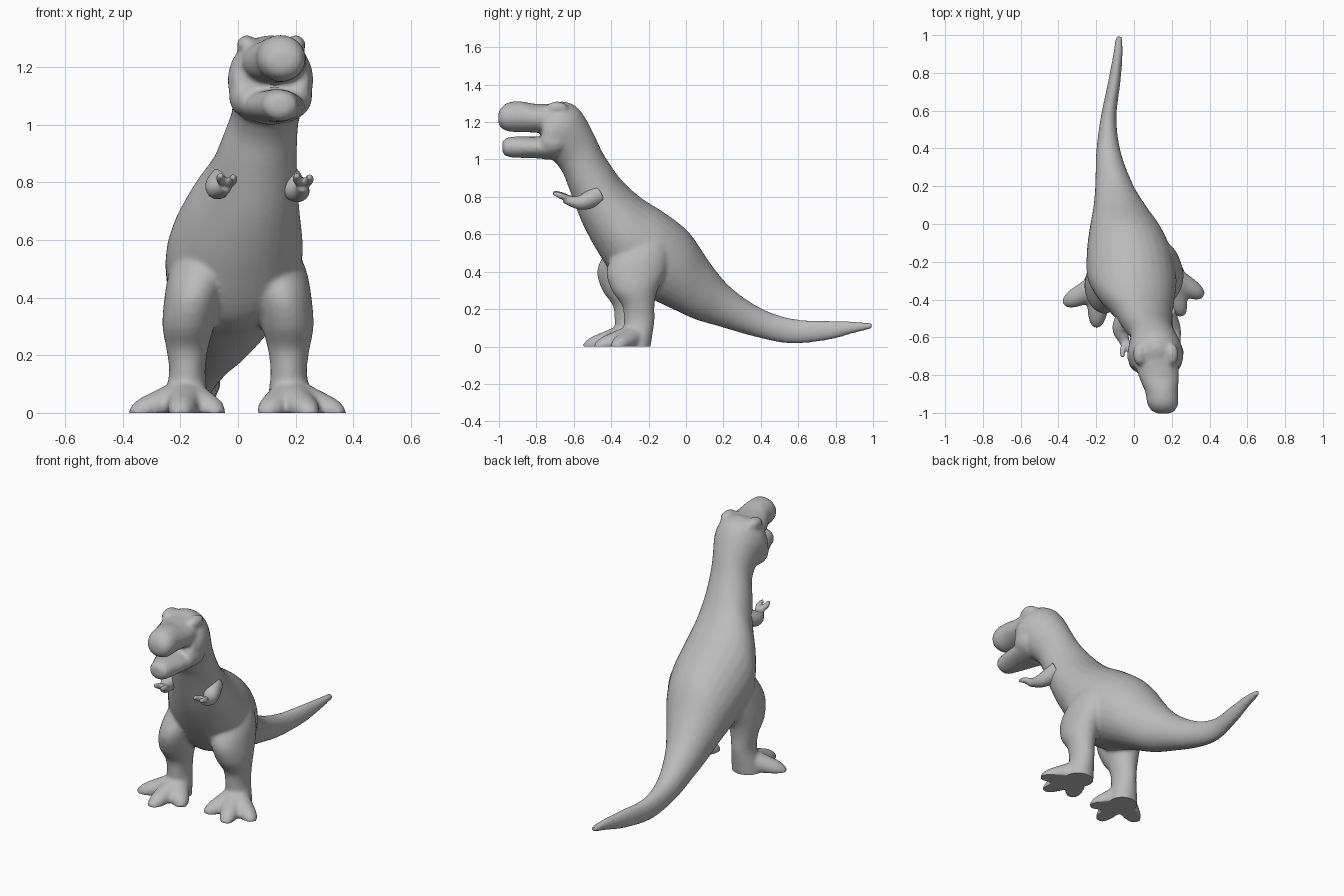
import bpy, bmesh, math
from mathutils import Vector

cube = bpy.data.objects.get("Cube")
if cube:
    bpy.data.objects.remove(cube, do_unlink=True)

hide = bpy.data.materials.new("plain grey hide")
hide.use_nodes = True
hide.diffuse_color = (0.5, 0.5, 0.5, 1)
hide.node_tree.nodes["Principled BSDF"].inputs["Base Color"].default_value = (0.5, 0.5, 0.5, 1)

SIDES, STEPS = 28, 5


def spline(keys):
    """Catmull-Rom interpolation through rows of numbers."""
    out, last = [], len(keys) - 1
    for i in range(last):
        rows = [keys[max(0, min(last, i + k))] for k in (-1, 0, 1, 2)]
        for s in range(STEPS):
            t = s / STEPS
            out.append([b + 0.5 * t * (c - a + t * (2*a - 5*b + 4*c - d + t * (3*(b - c) + d - a)))
                        for a, b, c, d in zip(*rows)])
    return out + [list(keys[-1])]


def add_rings(bm, rings):
    """Skin a list of (centre, side vector, up vector) ellipses."""
    loops = []
    for c, u, v in rings:
        angles = [2 * math.pi * k / SIDES for k in range(SIDES)]
        loops.append([bm.verts.new(c + u * math.cos(a) + v * math.sin(a)) for a in angles])
    for a, b in zip(loops, loops[1:]):
        for k in range(SIDES):
            n = (k + 1) % SIDES
            bm.faces.new((a[k], a[n], b[n], b[k]))
    bm.faces.new(loops[0][::-1])
    bm.faces.new(loops[-1])


def loft(bm, keys):
    """Each key: upper edge y, z, lower edge y, z, centre x, half width."""
    rings = []
    for y1, z1, y2, z2, cx, hw in spline(keys):
        c = Vector((cx, (y1 + y2) / 2, (z1 + z2) / 2))
        rings.append((c, Vector((hw, 0, 0)), Vector((0, y1 - y2, z1 - z2)) / 2))
    add_rings(bm, rings)


def tube(bm, keys, flat=1.0):
    """Each key: x, y, z, radius, swept along the path."""
    pts = spline(keys)
    rings = []
    for i, p in enumerate(pts):
        d = Vector(pts[min(i + 1, len(pts) - 1)][:3]) - Vector(pts[max(i - 1, 0)][:3])
        u = d.cross(Vector((0, 0, 1))).normalized()
        v = u.cross(d).normalized()
        rings.append((Vector(p[:3]), u * p[3], v * p[3] * flat))
    add_rings(bm, rings)


def blob(bm, centre, size):
    res = bmesh.ops.create_uvsphere(bm, u_segments=16, v_segments=10, radius=1)
    for v in res["verts"]:
        v.co = Vector(centre) + Vector([a * b for a, b in zip(v.co, size)])


def skin(name, bm, voxel, rounds):
    """Fuse overlapping volumes into one smooth hide with flat soles."""
    bmesh.ops.recalc_face_normals(bm, faces=bm.faces)
    me = bpy.data.meshes.new(name)
    bm.to_mesh(me)
    bm.free()
    ob = bpy.data.objects.new(name, me)
    bpy.context.collection.objects.link(ob)
    rm = ob.modifiers.new("fuse", 'REMESH')
    rm.mode, rm.voxel_size = 'VOXEL', voxel
    sm = ob.modifiers.new("soften", 'SMOOTH')
    sm.factor, sm.iterations = 0.5, rounds
    bpy.context.view_layer.update()
    done = bpy.data.meshes.new_from_object(ob.evaluated_get(bpy.context.evaluated_depsgraph_get()))
    ob.modifiers.clear()
    ob.data = done
    done.name = name
    for v in done.vertices:
        v.co.z = max(v.co.z, 0)
    done.materials.clear()
    done.materials.append(hide)
    bpy.ops.object.select_all(action='DESELECT')
    ob.select_set(True)
    bpy.context.view_layer.objects.active = ob
    bpy.ops.object.shade_smooth_by_angle(angle=math.radians(50))
    return ob


body = bmesh.new()
# tail, torso, neck and skull
loft(body, [
    (1.0, .125, .99, .095, -.08, .017), (.9, .133, .9, .072, -.085, .025),
    (.75, .138, .75, .033, -.105, .033), (.57, .148, .55, .017, -.135, .042),
    (.4, .205, .36, .055, -.135, .065), (.24, .315, .17, .11, -.105, .1),
    (.13, .445, .05, .145, -.075, .14), (.02, .605, -.07, .2, -.045, .19),
    (-.1, .705, -.2, .26, -.025, .225), (-.24, .795, -.34, .32, -.01, .235),
    (-.34, .885, -.45, .47, .015, .2), (-.4, .965, -.55, .65, .05, .155),
    (-.45, 1.045, -.62, .83, .075, .13), (-.49, 1.13, -.66, .93, .095, .118),
    (-.54, 1.225, -.7, .985, .108, .13), (-.59, 1.285, -.72, 1.0, .112, .142),
    (-.66, 1.31, -.76, 1.0, .113, .148), (-.74, 1.29, -.79, 1.03, .115, .125)])
# snout and lower jaw
loft(body, [
    (-.68, 1.3, -.7, 1.13, .115, .12), (-.8, 1.297, -.8, 1.143, .13, .108),
    (-.88, 1.31, -.88, 1.148, .145, .088), (-.95, 1.305, -.95, 1.15, .152, .082),
    (-.99, 1.275, -.99, 1.17, .155, .06), (-1.004, 1.24, -1.004, 1.2, .156, .025)])
loft(body, [
    (-.68, 1.12, -.7, 1.0, .115, .125), (-.82, 1.122, -.82, 1.007, .13, .1),
    (-.92, 1.122, -.92, 1.01, .143, .07), (-.967, 1.112, -.967, 1.02, .146, .055),
    (-.982, 1.09, -.982, 1.045, .146, .025)])
# brow ridges and cheeks
for s in (-1, 1):
    blob(body, (.115 + s * .085, -.69, 1.275), (.035, .06, .035))
    blob(body, (.113 + s * .095, -.71, 1.1), (.05, .075, .07))

# legs: height, centre x, half width, centre y, half depth
LEG = [(.62, .11, .07, -.2, .1), (.5, .13, .105, -.235, .15), (.4, .155, .1, -.265, .16),
       (.3, .172, .09, -.275, .122), (.22, .176, .072, -.255, .087),
       (.14, .176, .063, -.25, .082), (.06, .18, .075, -.255, .075), (-.04, .185, .085, -.265, .07)]
TOES = {1: [(.365, -.38), (.255, -.485), (.09, -.44)],
        -1: [(-.37, -.42), (-.2, -.545), (-.06, -.45)]}
for s, shift in ((1, 0), (-1, -.05)):
    loft(body, [(y + d, z, y - d, z, s * x, w) for z, x, w, y, d in
                [(z, x, w, y + shift, d) for z, x, w, y, d in LEG]])
    ankle = Vector((s * .18, -.275 + shift))
    for tip in TOES[s]:
        end = Vector(tip)
        mid, far = ankle.lerp(end, .45), ankle.lerp(end, .8)
        tube(body, [(*ankle, .06, .07), (*mid, .03, .058), (*far, .008, .045), (*end, -.008, .022)], .9)
skin("body", body, .011, 5)

# small two-clawed arms
ARMS = {"left_arm": [(.165, -.47, .81, .055), (.205, -.55, .772, .042), (.22, -.61, .775, .028), (.225, -.65, .79, .022)],
        "right_arm": [(-.03, -.47, .82, .055), (-.07, -.55, .785, .045), (-.055, -.61, .78, .03), (-.04, -.645, .79, .022)]}
for name, path in ARMS.items():
    bm = bmesh.new()
    tube(bm, path)
    x, y, z, r = path[-1]
    for dx, dz in ((-.02, .035), (.022, .03)):
        tube(bm, [(x, y + .02, z, .018), (x + dx, y - .025, z + dz * .6, .016), (x + dx, y - .06, z + dz, .009)])
    skin(name, bm, .006, 3)
